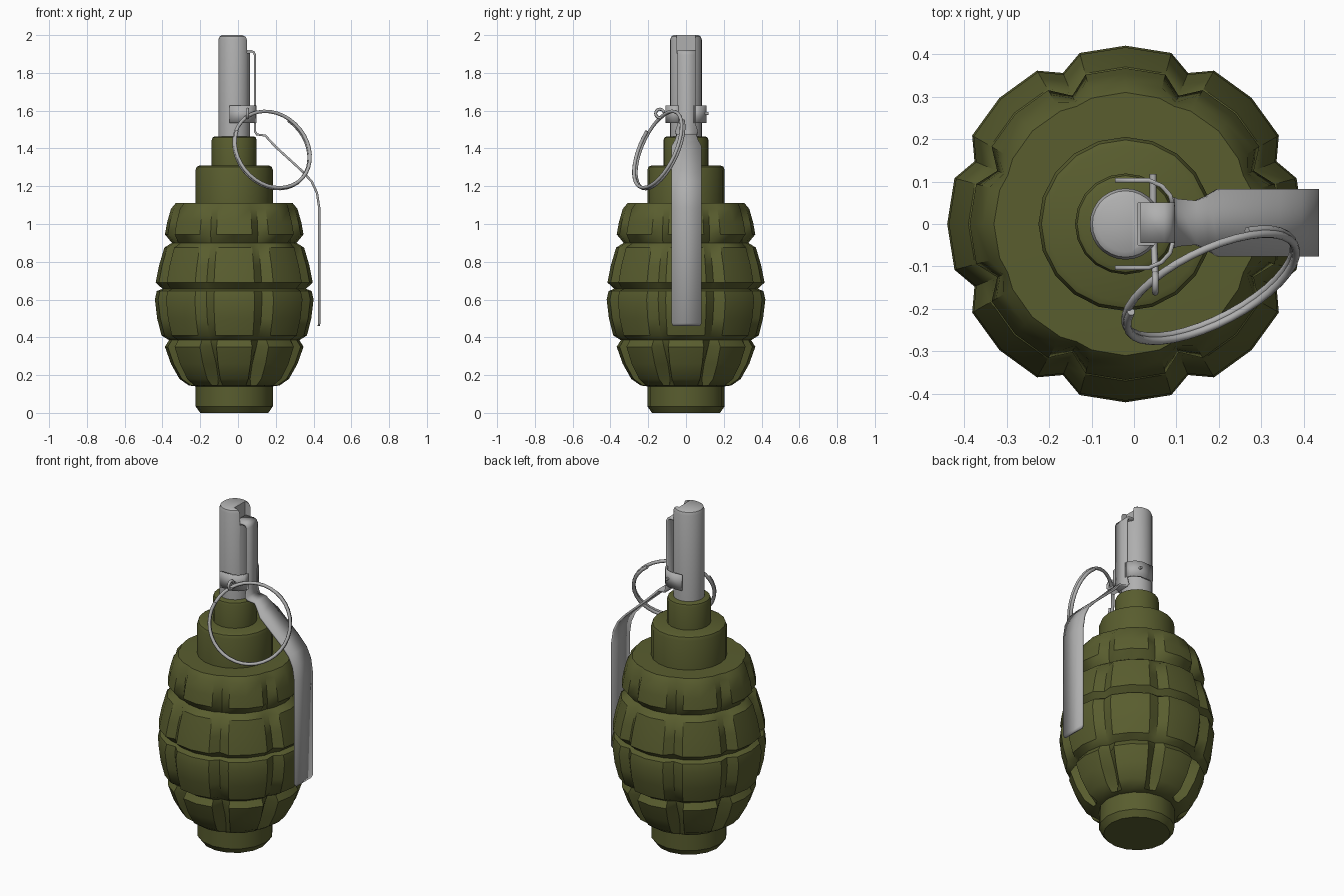
import bpy, math
from mathutils import Vector

if "Cube" in bpy.data.objects:
    bpy.data.objects.remove(bpy.data.objects["Cube"])

CX = -0.02  # axis of the body


def material(name, rgb):
    m = bpy.data.materials.new(name)
    m.diffuse_color = (*rgb, 1)
    m.use_nodes = True
    m.node_tree.nodes["Principled BSDF"].inputs["Base Color"].default_value = m.diffuse_color
    return m


OLIVE = material("olive_paint", (0.1, 0.11, 0.028))
STEEL = material("grey_steel", (0.43, 0.43, 0.43))


def make(name, verts, faces, mat, angle=35):
    me = bpy.data.meshes.new(name)
    me.from_pydata(verts, [], faces)
    me.materials.append(mat)
    me.shade_smooth()
    me.set_sharp_from_angle(angle=math.radians(angle))
    ob = bpy.data.objects.new(name, me)
    bpy.context.collection.objects.link(ob)
    return ob


def lathe(name, rings, angles, mat, angle=35):
    """Rings are (z, radius function of column index)."""
    n = len(angles)
    verts = [(CX + f(i) * math.cos(a), f(i) * math.sin(a), z)
             for z, f in rings for i, a in enumerate(angles)]
    faces = [(k * n + i, k * n + (i + 1) % n, (k + 1) * n + (i + 1) % n, (k + 1) * n + i)
             for k in range(len(rings) - 1) for i in range(n)]
    faces += [tuple(reversed(range(n))), tuple(range((len(rings) - 1) * n, len(rings) * n))]
    return make(name, verts, faces, mat, angle)


def turned(name, profile, sides, mat):
    rings = [(z, lambda i, r=r: r) for r, z in profile]
    return lathe(name, rings, [2 * math.pi * i / sides for i in range(sides)], mat)


def strip(name, left, right, thickness, mat):
    n = len(left)
    faces = [(i, i + 1, n + i + 1, n + i) for i in range(n - 1)]
    ob = make(name, left + right, faces, mat, 40)
    mod = ob.modifiers.new("thickness", 'SOLIDIFY')
    mod.thickness = thickness
    mod.offset = 0
    return ob


def tube(name, points, radius, mat):
    cu = bpy.data.curves.new(name, 'CURVE')
    cu.dimensions = '3D'
    cu.bevel_depth = radius
    cu.bevel_resolution = 2
    cu.use_fill_caps = True
    sp = cu.splines.new('POLY')
    sp.points.add(len(points) - 1)
    for p, co in zip(sp.points, points):
        p.co = (*co, 1)
    cu.materials.append(mat)
    ob = bpy.data.objects.new(name, cu)
    bpy.context.collection.objects.link(ob)
    bpy.ops.object.select_all(action='DESELECT')
    ob.select_set(True)
    bpy.context.view_layer.objects.active = ob
    bpy.ops.object.convert(target='MESH')


# Segmented body: eight lobes, each column group starts at a notch
angles = [math.radians(45 * k + d) for k in range(8) for d in (22.5, 30, 45, 60)]
body_profile = [  # z, lobe radius, notch depth
    (0.14, 0.20, 0), (0.145, 0.24, 0.01), (0.18, 0.29, 0.07), (0.26, 0.335, 0.085),
    (0.35, 0.367, 0.06), (0.385, 0.345, 0.02),
    (0.41, 0.385, 0.035), (0.50, 0.408, 0.035), (0.60, 0.42, 0.035), (0.645, 0.41, 0.03),
    (0.657, 0.38, 0.015),
    (0.69, 0.416, 0.035), (0.78, 0.398, 0.035), (0.875, 0.37, 0.035), (0.90, 0.33, 0.01),
    (0.945, 0.367, 0.04), (1.01, 0.355, 0.035), (1.08, 0.335, 0.025), (1.11, 0.31, 0.01),
    (1.112, 0.19, 0)]
rings = [(z, lambda i, r=r, d=d: r - d if i % 4 == 0 else r - 0.003 * (i % 2))
         for z, r, d in body_profile]
lathe("body", rings, angles, OLIVE, 38)

# Base plug, neck and collar
turned("base_plug", [(0.18, 0), (0.205, 0.035), (0.205, 0.17)], 16, OLIVE)
turned("neck", [(0.205, 1.08), (0.205, 1.285), (0.198, 1.303), (0.183, 1.31)], 20, OLIVE)
turned("collar", [(0.119, 1.29), (0.119, 1.445), (0.114, 1.458), (0.102, 1.464)], 20, OLIVE)

# Fuze tube with a slot at the top for the lever hook
fuze = turned("fuze_tube", [(0.084, 1.44), (0.084, 1.975), (0.078, 1.992), (0.066, 2.0)], 28, STEEL)
bpy.ops.mesh.primitive_cube_add(size=1, location=(0.1, 0, 2.0))
cutter = bpy.context.object
cutter.name = "slot_cutter"
cutter.scale = (0.18, 0.1, 0.19)
cutter.data.materials.append(STEEL)
cutter.hide_render = True
cutter.display_type = 'WIRE'
mod = fuze.modifiers.new("slot", 'BOOLEAN')
mod.operation = 'DIFFERENCE'
mod.object = cutter
mod.solver = 'EXACT'
bpy.ops.object.select_all(action='DESELECT')
fuze.select_set(True)
bpy.context.view_layer.objects.active = fuze
bpy.ops.object.modifier_apply(modifier="slot")
bpy.data.objects.remove(cutter)

# Safety lever: x, z, half width along its path
lever = [(0.015, 1.915, 0.048), (0.07, 1.915, 0.048), (0.083, 1.91, 0.048), (0.09, 1.895, 0.048),
         (0.09, 1.53, 0.048), (0.09, 1.49, 0.06), (0.10, 1.474, 0.056), (0.145, 1.468, 0.052),
         (0.17, 1.44, 0.062), (0.20, 1.408, 0.08), (0.34, 1.28, 0.08), (0.39, 1.225, 0.08),
         (0.418, 1.165, 0.08), (0.43, 1.085, 0.08), (0.43, 0.475, 0.08), (0.427, 0.46, 0.07)]
strip("safety_lever", [(x, 0.003 + w, z) for x, z, w in lever],
      [(x, 0.003 - w, z) for x, z, w in lever], 0.012, STEEL)

# Bracket ears either side of the fuze
ear = [(-0.045, 0.103), (0.035, 0.103), (0.065, 0.09), (0.085, 0.068), (0.092, 0.04)]
for side, s in (("front", -1), ("back", 1)):
    strip(f"bracket_ear_{side}", [(x, s * y, 1.535) for x, y in ear],
          [(x, s * y, 1.628) for x, y in ear], 0.01, STEEL)

# Safety pin with its eye
eye = [(0.05, -0.138 + 0.023 * math.cos(a), 1.585 + 0.023 * math.sin(a))
       for a in [math.tau * i / 12 for i in range(13)]]
tube("safety_pin", [(0.045, 0.118, 1.585), (0.045, 0.0, 1.585)] + eye, 0.008, STEEL)

# Pull ring: split ring of almost two turns, tilted
normal = Vector((-0.5, 1, -0.46)).normalized()
u = Vector((1, 0, 0))
u = (u - normal * u.dot(normal)).normalized()
v = u.cross(normal)
centre = Vector((0.18, -0.145, 1.393))
steps = 62
ring = []
for i in range(steps + 1):
    a = math.radians(163 + 620 * i / steps)
    ring.append(centre + 0.22 * (u * math.cos(a) + v * math.sin(a))
                + normal * 0.022 * (i / steps - 0.5))
tube("pull_ring", ring, 0.0095, STEEL)
